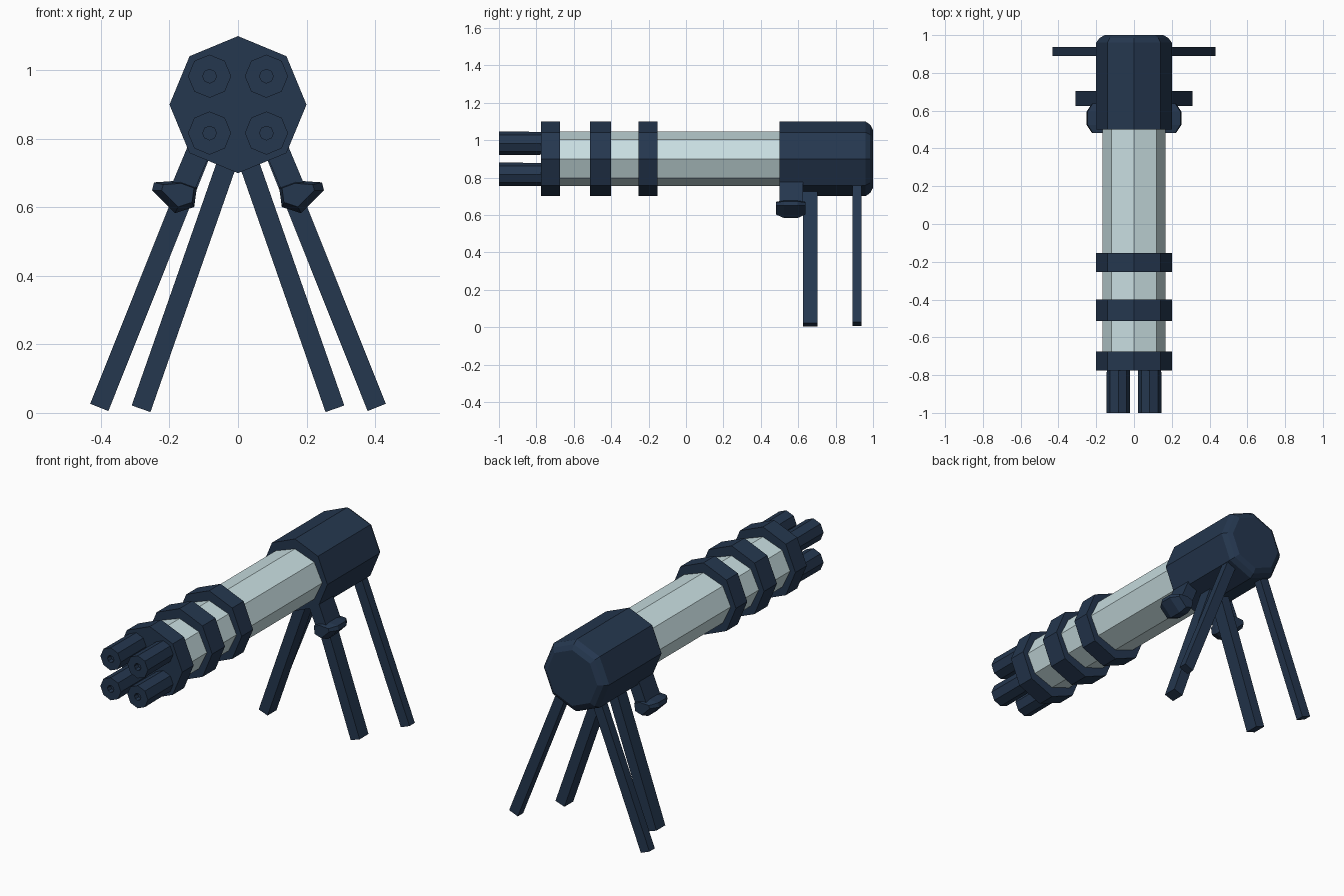
import bpy, bmesh, math
from mathutils import Vector

if "Cube" in bpy.data.objects:
    bpy.data.objects.remove(bpy.data.objects["Cube"])


def material(name, col):
    m = bpy.data.materials.new(name)
    m.diffuse_color = (*col, 1)
    m.use_nodes = True
    m.node_tree.nodes["Principled BSDF"].inputs["Base Color"].default_value = m.diffuse_color
    return m


NAVY = material("dark navy", (0.018, 0.038, 0.078))
PALE = material("pale blue grey", (0.58, 0.73, 0.75))
AXIS_Z = 0.9


def loft(name, sections, mat):
    """Skin a list of equal-length point loops and cap both ends."""
    bm = bmesh.new()
    loops = [[bm.verts.new(p) for p in s] for s in sections]
    n = len(loops[0])
    for a, b in zip(loops, loops[1:]):
        for i in range(n):
            bm.faces.new((a[i], a[(i + 1) % n], b[(i + 1) % n], b[i]))
    bm.faces.new(loops[0])
    bm.faces.new(loops[-1])
    bmesh.ops.recalc_face_normals(bm, faces=bm.faces)
    me = bpy.data.meshes.new(name)
    bm.to_mesh(me)
    bm.free()
    me.materials.append(mat)
    ob = bpy.data.objects.new(name, me)
    bpy.context.collection.objects.link(ob)
    return ob


def ring(y, rx, rz=None, cx=0, cz=AXIS_Z, n=8):
    rz = rx if rz is None else rz
    return [(cx + rx * math.cos(2 * math.pi * i / n), y,
             cz + rz * math.sin(2 * math.pi * i / n)) for i in range(n)]


def bar(name, top, foot, width, y0, y1):
    """Square-ended bar leaning in the xz plane."""
    t, f = Vector(top), Vector(foot)
    d = (f - t).normalized()
    c = Vector((-d.y, d.x)) * width / 2
    pts = [t + c, t - c, f - c, f + c]
    return loft(name, [[(p.x, y, p.y) for p in pts] for y in (y0, y1)], NAVY)


# Pale tube and rear housing
loft("tube", [ring(-0.70, 0.168, 0.145), ring(0.52, 0.168, 0.145)], PALE)
loft("rear_housing", [ring(0.5, 0.2), ring(0.96, 0.2), ring(0.985, 0.182),
                      ring(1.0, 0.155)], NAVY)

# Clamp rings
for name, y0, y1 in (("muzzle_ring", -0.775, -0.675),
                     ("front_clamp", -0.513, -0.4),
                     ("middle_clamp", -0.253, -0.153)):
    loft(name, [ring(y0, 0.2), ring(y1, 0.2)], NAVY)

# Four barrels with small bores
for sx in (-1, 1):
    for sz in (-1, 1):
        c = dict(cx=sx * 0.083, cz=AXIS_Z + sz * 0.083)
        loft("barrel", [ring(-0.97, 0.02, **c), ring(-1.0, 0.02, **c),
                        ring(-1.0, 0.063, **c), ring(-0.75, 0.061, **c)], NAVY)

# Legs, stubs and collars on both sides
COLLAR = [(.12, .659), (.172, .678), (.245, .673), (.251, .65), (.184, .583), (.128, .601)]
for s, side in ((-1, "left"), (1, "right")):
    bar(side + "_front_leg", (s * 0.025, 0.75), (s * 0.283, 0.012), 0.058, 0.625, 0.703)
    bar(side + "_rear_leg", (s * 0.1, 0.78), (s * 0.405, 0.016), 0.057, 0.89, 0.937)
    bar(side + "_stub", (s * 0.105, 0.79), (s * 0.17, 0.635), 0.068, 0.5, 0.625)
    secs = []
    for y, k in ((0.482, 0.72), (0.525, 1), (0.595, 1), (0.638, 0.72)):
        secs.append([(s * (0.15 + (x - 0.15) * k), y, 0.65 + (z - 0.65) * k)
                     for x, z in COLLAR])
    loft(side + "_collar", secs, NAVY)
